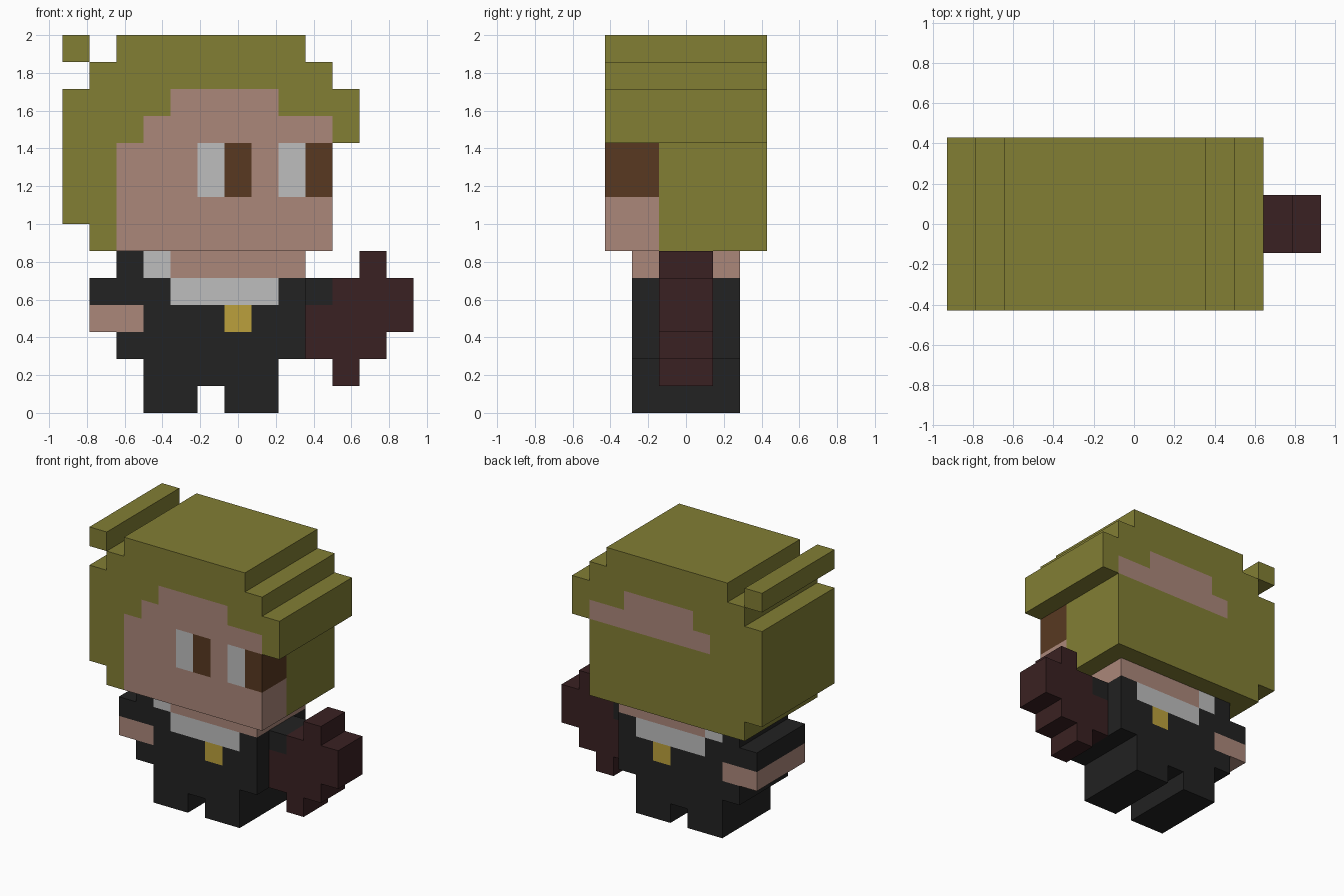
import bpy, bmesh, math
from mathutils import Vector

if "Cube" in bpy.data.objects:
    bpy.data.objects.remove(bpy.data.objects["Cube"])

P = 1 / 7          # edge of one block
X0 = -6.5 * P      # left edge of block column 0

COLOURS = {"olive_hair": "827E34", "skin": "AB877A", "eye_white": "BEBEBE",
           "brown_iris": "583921", "black_cloth": "222222", "gold": "BBA03C",
           "maroon": "3A2122"}
MATS = {}
for name, code in COLOURS.items():
    rgb = [((c / 255 + 0.055) / 1.055) ** 2.4 for c in bytes.fromhex(code)]
    MATS[name] = bpy.data.materials.new(name)
    MATS[name].diffuse_color = (*rgb, 1)

HEAD = range(-3, 3)      # depth in blocks, front to back
FACE = range(-3, -1)
BODY = range(-2, 2)
BAG = range(-1, 1)

owner = {}               # block -> part; later parts replace earlier ones
part_colour = {}


def fill(part, colour, depth, row, first, last, height=1):
    part_colour[part] = colour
    for x in range(first, last + 1):
        for z in range(row, row + height):
            for y in depth:
                owner[x, y, z] = part


# hair: full mass, stepped crown and a loose tuft
fill("hair", "olive_hair", HEAD, 6, 1, 9)
fill("hair", "olive_hair", HEAD, 7, 0, 9, 3)
fill("hair", "olive_hair", HEAD, 10, 0, 10)
for k in range(3):
    fill("hair", "olive_hair", HEAD, 11 + k, k, 10 - k)
fill("hair", "olive_hair", HEAD, 13, 0, 0)

# forehead band through the head, face on the front only
fill("forehead", "skin", HEAD, 10, 3, 9)
fill("forehead", "skin", HEAD, 11, 4, 7)
fill("face", "skin", FACE, 6, 2, 9, 4)
for x in (5, 8):
    fill("eye_whites", "eye_white", FACE, 8, x, x, 2)
    fill("irises", "brown_iris", FACE, 8, x + 1, x + 1, 2)

# body
fill("jacket", "black_cloth", BODY, 2, 2, 8, 4)
fill("jacket", "black_cloth", BODY, 4, 1, 1)
fill("jacket", "black_cloth", BAG, 4, 9, 9)
fill("forearm", "skin", BODY, 3, 1, 2)
fill("neck", "skin", BODY, 5, 4, 8)
fill("collar", "eye_white", BODY, 5, 3, 3)
fill("collar", "eye_white", BODY, 4, 4, 7)
fill("tie", "gold", BODY, 3, 6, 6)

# hips and legs
fill("legs", "black_cloth", BODY, 1, 3, 7)
for x in (3, 6):
    fill("legs", "black_cloth", BODY, 0, x, x + 1)

# bag: upper half, and the same half turned upside down
for k in range(3):
    a, b = 9 + k, min(12, 13 - k)
    fill("bag", "maroon", BAG, 3 + k, a, b)
    fill("bag", "maroon", BAG, 3 - k, 21 - b, 21 - a)


def build(part):
    """Cover the exposed sides of a part's blocks, then merge flat areas."""
    bm = bmesh.new()
    for cell in [c for c in owner if owner[c] == part]:
        centre = Vector(cell) + Vector((0.5, 0.5, 0.5))
        for axis in range(3):
            for sign in (-1, 1):
                n = Vector((0, 0, 0))
                n[axis] = sign
                if tuple(int(a + b) for a, b in zip(cell, n)) in owner:
                    continue
                u = Vector((0, 0, 0))
                u[(axis + 1) % 3] = 1
                v = n.cross(u)
                corners = [centre + (n + s) / 2 for s in (-u - v, u - v, u + v, v - u)]
                bm.faces.new([bm.verts.new((X0 + c.x * P, c.y * P, c.z * P)) for c in corners])
    bmesh.ops.remove_doubles(bm, verts=bm.verts, dist=1e-4)
    bmesh.ops.dissolve_limit(bm, angle_limit=math.radians(1), verts=bm.verts, edges=bm.edges)
    mesh = bpy.data.meshes.new(part)
    bm.to_mesh(mesh)
    bm.free()
    mesh.materials.append(MATS[part_colour[part]])
    bpy.context.collection.objects.link(bpy.data.objects.new(part, mesh))


for part in part_colour:
    build(part)

for m in bpy.data.materials:
    if m.users and not m.is_grease_pencil:
        m.use_nodes = True
        m.node_tree.nodes["Principled BSDF"].inputs["Base Color"].default_value = m.diffuse_color
